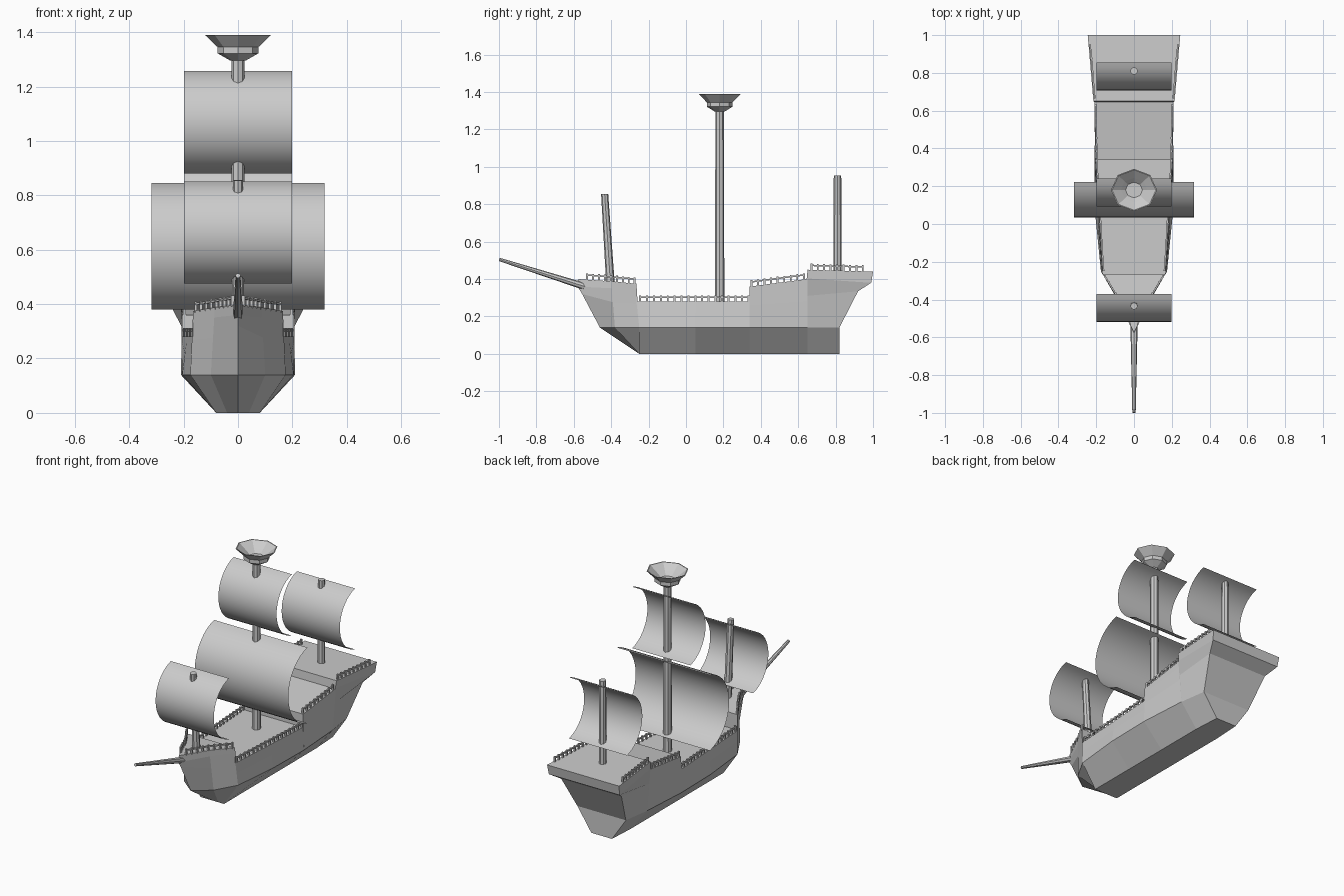
import bpy, bmesh, math
from mathutils import Vector

if "Cube" in bpy.data.objects:
    bpy.data.objects.remove(bpy.data.objects["Cube"])


def add_object(name, bm, mirror=False):
    bmesh.ops.recalc_face_normals(bm, faces=bm.faces[:])
    me = bpy.data.meshes.new(name)
    bm.to_mesh(me)
    bm.free()
    ob = bpy.data.objects.new(name, me)
    bpy.context.collection.objects.link(ob)
    if mirror:
        ob.modifiers.new("Mirror", 'MIRROR')
    return ob


# Hull: half sections lofted from bow to stern, rows are keel, chine, middle, lip, deck edge
def section(keel, chine, top, mid=None, lip=None):
    k, c, t = Vector(keel), Vector(chine), Vector(top)
    return [k, c, Vector(mid) if mid else c.lerp(t, 0.55),
            Vector(lip) if lip else c.lerp(t, 0.85), t]


sections = [
    section((0, -.25, 0), (0, -.46, .14), (0, -.575, .40), (0, -.555, .32), (0, -.58, .36)),
    section((.04, -.25, 0), (.10, -.38, .14), (.085, -.40, .388)),
    section((.08, -.25, 0), (.175, -.25, .14), (.165, -.265, .375)),
    section((.08, -.25, 0), (.175, -.25, .14), (.168, -.265, .28)),
    section((.08, .05, 0), (.205, .05, .14), (.187, .05, .28)),
    section((.08, .34, 0), (.21, .34, .14), (.205, .34, .28)),
    section((.08, .34, 0), (.21, .34, .14), (.205, .34, .36)),
    section((.08, .65, 0), (.19, .65, .14), (.21, .645, .40)),
    section((.08, .65, 0), (.19, .65, .14), (.215, .65, .45)),
    section((.07, .82, 0), (.165, .82, .14), (.245, 1.0, .44), (.205, .92, .335), (.24, .99, .38)),
]
bm = bmesh.new()
rows = []
for s in sections:
    centre_low = Vector((0, s[0].y, s[0].z))
    centre_top = Vector((0, s[-1].y, s[-1].z))
    rows.append([bm.verts.new(p) for p in [centre_low] + s + [centre_top]])
for a, b in zip(rows, rows[1:]):
    for i in range(len(a) - 1):
        bm.faces.new((a[i], a[i + 1], b[i + 1], b[i]))
# transom, built in bands across to the centre line
stern = rows[-1]
inner = [stern[0]] + [bm.verts.new((0, v.co.y, v.co.z)) for v in stern[2:5]] + [stern[6]]
outer = stern[1:6]
for i in range(4):
    bm.faces.new((outer[i], outer[i + 1], inner[i + 1], inner[i]))
bmesh.ops.remove_doubles(bm, verts=bm.verts[:], dist=1e-5)
bmesh.ops.dissolve_degenerate(bm, edges=bm.edges[:], dist=1e-5)
add_object("hull", bm, mirror=True)


# Masts and bowsprit: tapered eight sided poles between two points
def pole(name, a, b, r1, r2, sides=8):
    a, b = Vector(a), Vector(b)
    bm = bmesh.new()
    bmesh.ops.create_cone(bm, cap_ends=True, segments=sides, radius1=r1, radius2=r2,
                          depth=(b - a).length)
    ob = add_object(name, bm)
    ob.location = (a + b) / 2
    ob.rotation_mode = 'QUATERNION'
    ob.rotation_quaternion = (b - a).to_track_quat('Z', 'Y')


pole("main_mast", (0, .18, .25), (0, .18, 1.31), .025, .023)
pole("fore_mast", (0, -.403, .36), (0, -.435, .855), .023, .019)
pole("rear_mast", (0, .81, .42), (0, .81, .955), .022, .02)
pole("bowsprit", (0, -.54, .36), (0, -.998, .505), .019, .009)


# Sails: thin sheets bent to a circular arc bulging forward
def sail(name, half_width, y_end, z_low, z_high, depth, steps=18):
    h = (z_high - z_low) / 2
    r = (h * h + depth * depth) / (2 * depth)
    half_angle = math.asin(min(1, h / r))
    yc, zc = y_end - depth + r, (z_low + z_high) / 2
    bm = bmesh.new()
    prev = None
    for i in range(steps + 1):
        t = half_angle * (2 * i / steps - 1)
        y, z = yc - r * math.cos(t), zc + r * math.sin(t)
        cur = [bm.verts.new((x, y, z)) for x in (-half_width, half_width)]
        if prev:
            bm.faces.new((prev[0], prev[1], cur[1], cur[0]))
        prev = cur
    ob = add_object(name, bm)
    for p in ob.data.polygons:
        p.use_smooth = True


sail("main_sail", .318, .222, .38, .845, .187)
sail("main_top_sail", .198, .24, .88, 1.257, .148)
sail("fore_sail", .198, -.37, .475, .85, .148)
sail("rear_sail", .198, .855, .56, .935, .148)

# Lookout basket: eight sided turned profile, hollow inside
profile = [(.028, 1.295), (.075, 1.322), (.075, 1.345), (.122, 1.39),
           (.116, 1.39), (.07, 1.355), (.045, 1.335)]
bm = bmesh.new()
rings = []
for r, z in profile:
    rings.append([bm.verts.new((r * math.cos(k * math.pi / 4), .18 + .92 * r * math.sin(k * math.pi / 4), z))
                  for k in range(8)])
for a, b in zip(rings, rings[1:]):
    for k in range(8):
        bm.faces.new((a[k], a[(k + 1) % 8], b[(k + 1) % 8], b[k]))
bm.faces.new(rings[0])
bm.faces.new(rings[-1])
add_object("lookout_basket", bm)


# Railings: square posts with a cap bar along the deck edge, mirrored
def bar(bm, a, b, w, up):
    d = b - a
    side = d.cross(up).normalized() * w / 2
    other = d.cross(side).normalized() * w / 2
    ends = [[bm.verts.new(p + side * i + other * j) for i, j in ((-1, -1), (1, -1), (1, 1), (-1, 1))]
            for p in (a, b)]
    for k in range(4):
        bm.faces.new((ends[0][k], ends[0][(k + 1) % 4], ends[1][(k + 1) % 4], ends[1][k]))
    bm.faces.new(ends[0])
    bm.faces.new(ends[1])


def railing(name, points, spacing=.036):
    bm = bmesh.new()
    z = Vector((0, 0, 1))
    for a, b in zip(points, points[1:]):
        a, b = Vector(a), Vector(b)
        bar(bm, a + z * .026, b + z * .026, .008, z)
        n = max(1, round((b - a).length / spacing))
        for i in range(n + 1):
            p = a.lerp(b, i / n)
            bar(bm, p - z * .005, p + z * .035, .010, Vector((0, 1, 0)))
    add_object(name, bm, mirror=True)


railing("fore_rail", [(.02, -.53, .396), (.079, -.40, .386), (.155, -.275, .374)])
railing("middle_rail", [(.162, -.245, .278), (.18, .05, .278), (.198, .335, .278)])
railing("quarter_rail", [(.197, .35, .359), (.203, .63, .396)])
railing("rear_rail", [(.208, .67, .447), (.232, .945, .439)])
